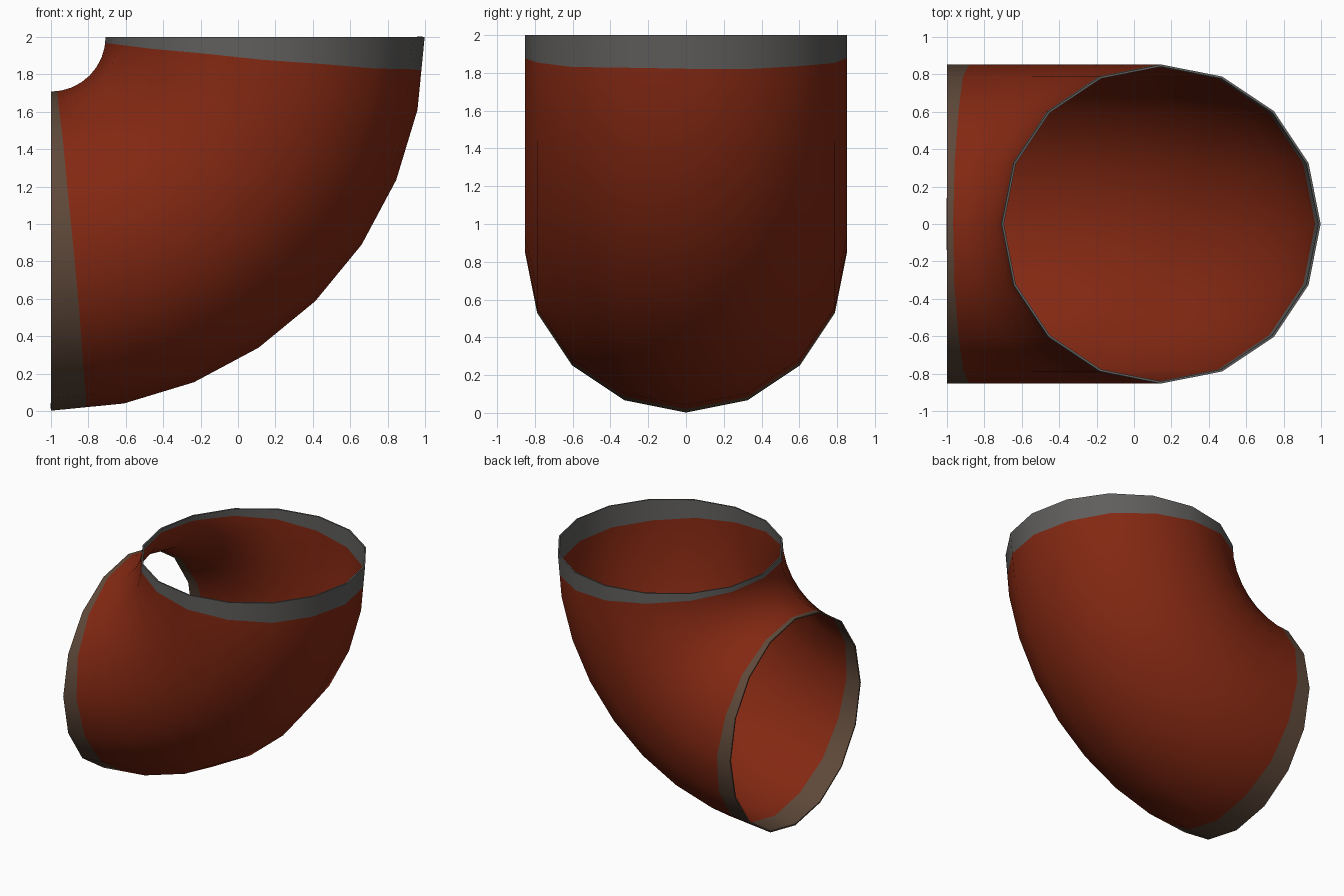
import bpy, bmesh, math, random
from mathutils import Vector

if "Cube" in bpy.data.objects:
    bpy.data.objects.remove(bpy.data.objects["Cube"])

random.seed(3)
BEND_R, PIPE_R = 1.145, 0.853      # bend radius and pipe radius
SIDES, STEPS = 16, 8               # sides round the pipe, segments along the bend
WALL = 0.012


def material(name, rgb):
    m = bpy.data.materials.new(name)
    m.diffuse_color = (*rgb, 1)
    m.use_nodes = True
    m.node_tree.nodes["Principled BSDF"].inputs["Base Color"].default_value = m.diffuse_color
    return m


def point(step, side):
    """Point on the quarter bend; step 0 is the top opening."""
    t = math.radians(90) * step / STEPS
    phi = math.tau * side / SIDES
    rho = BEND_R + PIPE_R * math.cos(phi)
    return Vector((-1 + rho * math.cos(t), PIPE_R * math.sin(phi), 2 - rho * math.sin(t)))


def band_edge(step_a, step_b):
    """Slightly uneven paint line part way along the end segment."""
    ring = []
    for j in range(SIDES):
        f = 0.53 - 0.06 * math.cos(math.tau * j / SIDES) + random.uniform(-0.025, 0.025)
        ring.append(point(step_a, j).lerp(point(step_b, j), f))
    return ring


# Rings along the bend, with a paint line near each opening
rings = [[point(i, j) for j in range(SIDES)] for i in range(STEPS + 1)]
rings.insert(1, band_edge(0, 1))
rings.insert(len(rings) - 1, band_edge(STEPS, STEPS - 1))

bm = bmesh.new()
verts = [[bm.verts.new(p) for p in ring] for ring in rings]
last = len(rings) - 2
for i in range(last + 1):
    for j in range(SIDES):
        k = (j + 1) % SIDES
        face = bm.faces.new((verts[i][j], verts[i + 1][j], verts[i + 1][k], verts[i][k]))
        face.material_index = 1 if i == 0 else 2 if i == last else 0

mesh = bpy.data.meshes.new("pipe_elbow")
bm.to_mesh(mesh)
bm.free()
mesh.materials.append(material("rust red", (0.225, 0.021, 0.006)))
mesh.materials.append(material("rim grey", (0.115, 0.112, 0.108)))
mesh.materials.append(material("rim brown grey", (0.112, 0.066, 0.042)))
pipe = bpy.data.objects.new("pipe_elbow", mesh)
bpy.context.collection.objects.link(pipe)
bpy.context.view_layer.objects.active = pipe
pipe.select_set(True)

# Thin pipe wall, then smooth sides with a crisp rim
wall = pipe.modifiers.new("wall", 'SOLIDIFY')
wall.thickness = WALL
wall.offset = -1
bpy.ops.object.modifier_apply(modifier="wall")
bpy.ops.object.shade_smooth_by_angle(angle=math.radians(40))
